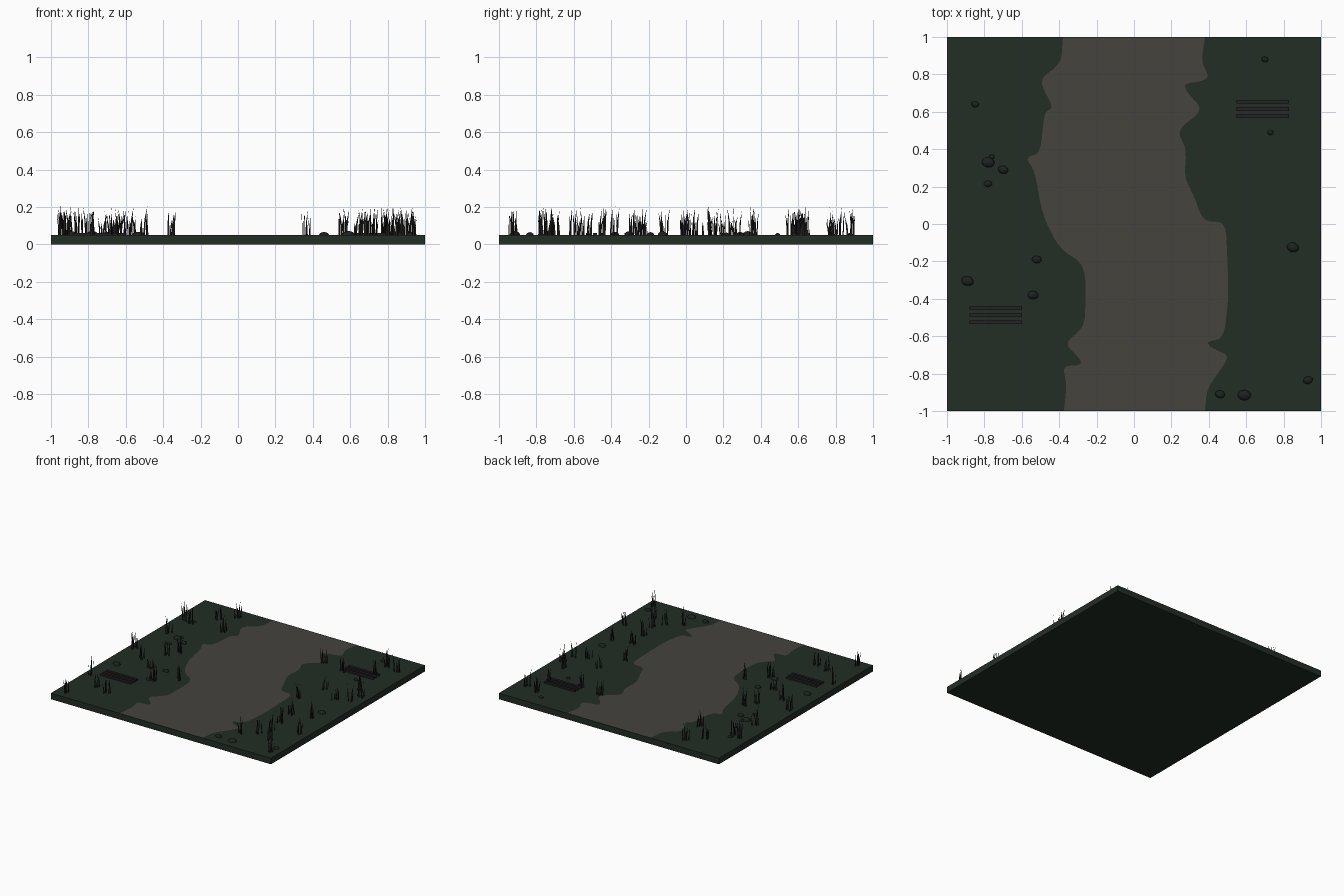
import bpy, bmesh, math, random
from mathutils import Vector, Matrix

if "Cube" in bpy.data.objects:
    bpy.data.objects.remove(bpy.data.objects["Cube"])

random.seed(7)
TOP = 0.05


def material(name, rgb):
    m = bpy.data.materials.new(name)
    m.diffuse_color = (*rgb, 1)
    m.use_nodes = True
    m.node_tree.nodes["Principled BSDF"].inputs["Base Color"].default_value = m.diffuse_color
    return m


GRASS = material("dark grass green", (0.0165, 0.026, 0.018))
DIRT = material("path grey brown", (0.058, 0.056, 0.048))
STONE = material("mossy stone", (0.012, 0.017, 0.014))
WOOD = material("old wood", (0.018, 0.017, 0.017))
BLADE = material("dry blade", (0.016, 0.014, 0.014))


def finish(bm, name, mat):
    me = bpy.data.meshes.new(name)
    bm.to_mesh(me)
    bm.free()
    me.materials.append(mat)
    ob = bpy.data.objects.new(name, me)
    bpy.context.collection.objects.link(ob)
    return ob


def add_box(bm, loc, size):
    bmesh.ops.create_cube(bm, size=1, matrix=Matrix.Translation(loc) @ Matrix.Diagonal((*size, 1)))


def rounded(points, passes=2):
    # corner cutting for a soft wavy edge, keeping both ends
    for _ in range(passes):
        new = [points[0]]
        for a, b in zip(points, points[1:]):
            a, b = Vector(a), Vector(b)
            new += [a.lerp(b, 0.2), a.lerp(b, 0.8)]
        points = new + [points[-1]]
    return points


# ground slab
bm = bmesh.new()
add_box(bm, (0, 0, TOP / 2), (2, 2, TOP))
finish(bm, "ground_slab", GRASS)

# winding path plate, edges listed from back to front
left = [(-.38, 1), (-.39, .86), (-.51, .77), (-.43, .62), (-.48, .60), (-.50, .38),
        (-.58, .355), (-.53, .28), (-.49, .05), (-.40, -.13), (-.26, -.22), (-.26, -.50),
        (-.28, -.56), (-.37, -.64), (-.28, -.73), (-.29, -.755), (-.38, -.76),
        (-.36, -.86), (-.375, -1)]
right = [(.38, 1), (.36, .87), (.40, .79), (.37, .765), (.27, .75), (.28, .71), (.37, .61),
         (.23, .50), (.28, .40), (.27, .25), (.32, .15), (.37, .015), (.49, .01), (.50, -.20),
         (.505, -.40), (.48, -.61), (.39, -.63), (.41, -.66), (.50, -.70), (.49, -.74),
         (.39, -.88), (.38, -1)]
bm = bmesh.new()
outline = rounded(left) + rounded(right)[::-1]
face = bm.faces.new([bm.verts.new((p[0], p[1], TOP + 0.0012)) for p in outline])
face.normal_update()
if face.normal.z < 0:
    face.normal_flip()
bmesh.ops.triangulate(bm, faces=[face])
finish(bm, "path", DIRT)

# low stones: x, y, radius
stones = [(-.85, .64, .021), (-.78, .33, .035), (-.76, .36, .016), (-.70, .29, .028),
          (-.78, .215, .022), (-.52, -.19, .026), (-.89, -.305, .033), (-.54, -.38, .029),
          (.70, .88, .019), (.73, .49, .018), (.85, -.125, .033), (.46, -.91, .027),
          (.59, -.915, .036), (.93, -.835, .026)]
bm = bmesh.new()
for x, y, r in stones:
    m = (Matrix.Translation((x, y, TOP)) @ Matrix.Rotation(random.uniform(-.3, .3), 4, 'Z')
         @ Matrix.Diagonal((r, r * .78, r * .6, 1)))
    bmesh.ops.create_icosphere(bm, subdivisions=2, radius=1, matrix=m)
finish(bm, "stones", STONE)

# two sets of three fallen planks
for name, cx, cy in (("planks_right", .688, .615), ("planks_left", -.74, -.487)):
    bm = bmesh.new()
    for i in (-1, 0, 1):
        add_box(bm, (cx, cy + i * .038, TOP + .006), (.28, .02, .012))
    finish(bm, name, WOOD)

# tufts of thin upright blades
tufts = [(-.92, .63), (-.85, .61), (-.94, .0), (-.64, -.21), (-.50, -.39), (-.66, -.76),
         (-.77, -.72), (-.92, -.93), (-.89, .37), (-.67, .04), (-.56, .62), (-.72, .77),
         (-.61, .88), (-.35, -.26), (-.80, -.12), (-.62, .14), (-.94, -.56),
         (.79, .82), (.90, .78), (.80, .65), (.93, .27), (.90, .17), (.80, .11), (.56, .56),
         (.365, .60), (.56, -.02), (.81, -.74), (.68, -.69), (.56, -.77), (.92, -.53),
         (.74, -.60), (.68, -.28), (.70, -.45), (.64, .22), (.85, -.25), (.87, .36),
         (.94, -.92)]
bm = bmesh.new()
for tx, ty in tufts:
    for _ in range(7):
        a = random.uniform(0, math.tau)
        side = Vector((math.cos(a), math.sin(a), 0))
        base = Vector((tx + random.uniform(-.022, .022), ty + random.uniform(-.022, .022), TOP))
        h = random.uniform(.07, .155)
        lean = random.uniform(-.02, .02)
        w = .005
        mid = base + side * lean * .35 + Vector((0, 0, h * .55))
        tip = base + side * lean + Vector((0, 0, h))
        v = [bm.verts.new(p) for p in (base - side * w, base + side * w,
                                       mid + side * w * .8, mid - side * w * .8, tip)]
        bm.faces.new(v[:4])
        bm.faces.new((v[3], v[2], v[4]))
finish(bm, "grass_tufts", BLADE)
